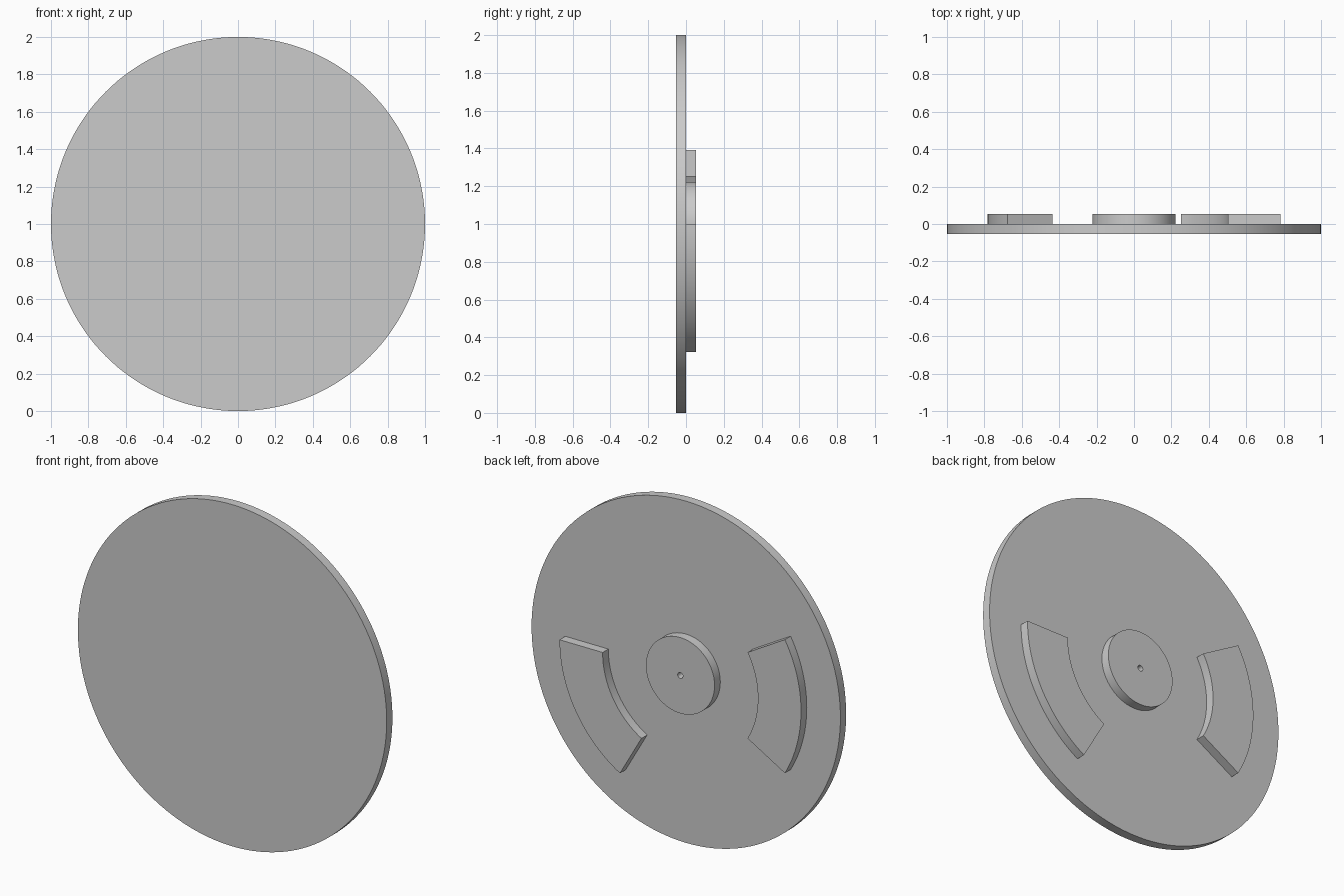
import bpy
import bmesh
from math import sin, cos, radians
from mathutils import Vector

cube = bpy.data.objects.get("Cube")
if cube:
    bpy.data.objects.remove(cube, do_unlink=True)

CENTRE = Vector((0, 0, 1))
THICK = 0.053

grey = bpy.data.materials.new("plain_grey")
grey.use_nodes = True
colour = (0.6, 0.6, 0.6, 1)
grey.diffuse_color = colour
grey.node_tree.nodes["Principled BSDF"].inputs["Base Color"].default_value = colour


def swept_part(name, inner, outer, y0, y1, start=0, sweep=360):
    """Sweep a rectangular section around the disc axis."""
    bm = bmesh.new()
    a = radians(start)
    section = [(outer, y0), (outer, y1), (inner, y1), (inner, y0)]
    verts = [bm.verts.new((r * cos(a), y, r * sin(a))) for r, y in section]
    # A solid part has no wall along the axis
    sides = 3 if inner == 0 else 4
    pairs = [(0, 1), (1, 2), (3, 0), (2, 3)][:sides]
    edges = [bm.edges.new((verts[i], verts[j])) for i, j in pairs]
    result = bmesh.ops.spin(bm, geom=verts + edges, cent=(0, 0, 0), axis=(0, -1, 0),
                            angle=radians(sweep), steps=max(8, int(sweep * 0.4)))
    if sweep < 360:
        # Close both ends of an arc
        last = [e for e in result["geom_last"] if isinstance(e, bmesh.types.BMEdge)]
        for loop in (edges, last):
            bmesh.ops.contextual_create(bm, geom=loop)
    bmesh.ops.remove_doubles(bm, verts=bm.verts[:], dist=1e-5)
    bmesh.ops.recalc_face_normals(bm, faces=bm.faces[:])
    mesh = bpy.data.meshes.new(name)
    bm.to_mesh(mesh)
    bm.free()
    mesh.materials.append(grey)
    obj = bpy.data.objects.new(name, mesh)
    obj.location = CENTRE
    bpy.context.collection.objects.link(obj)
    bpy.ops.object.select_all(action="DESELECT")
    obj.select_set(True)
    bpy.context.view_layer.objects.active = obj
    bpy.ops.object.shade_smooth_by_angle(angle=radians(30))
    return obj


# Main plate
swept_part("disc", 0, 1, -THICK, 0)
# Central boss with a small pin hole
swept_part("hub", 0.017, 0.222, 0, THICK)
# Raised arcs on the back, sixty degrees each
for name, start in (("left_arc_pad", -60), ("right_arc_pad", 150)):
    swept_part(name, 0.503, 0.782, 0, THICK, start, 60)
